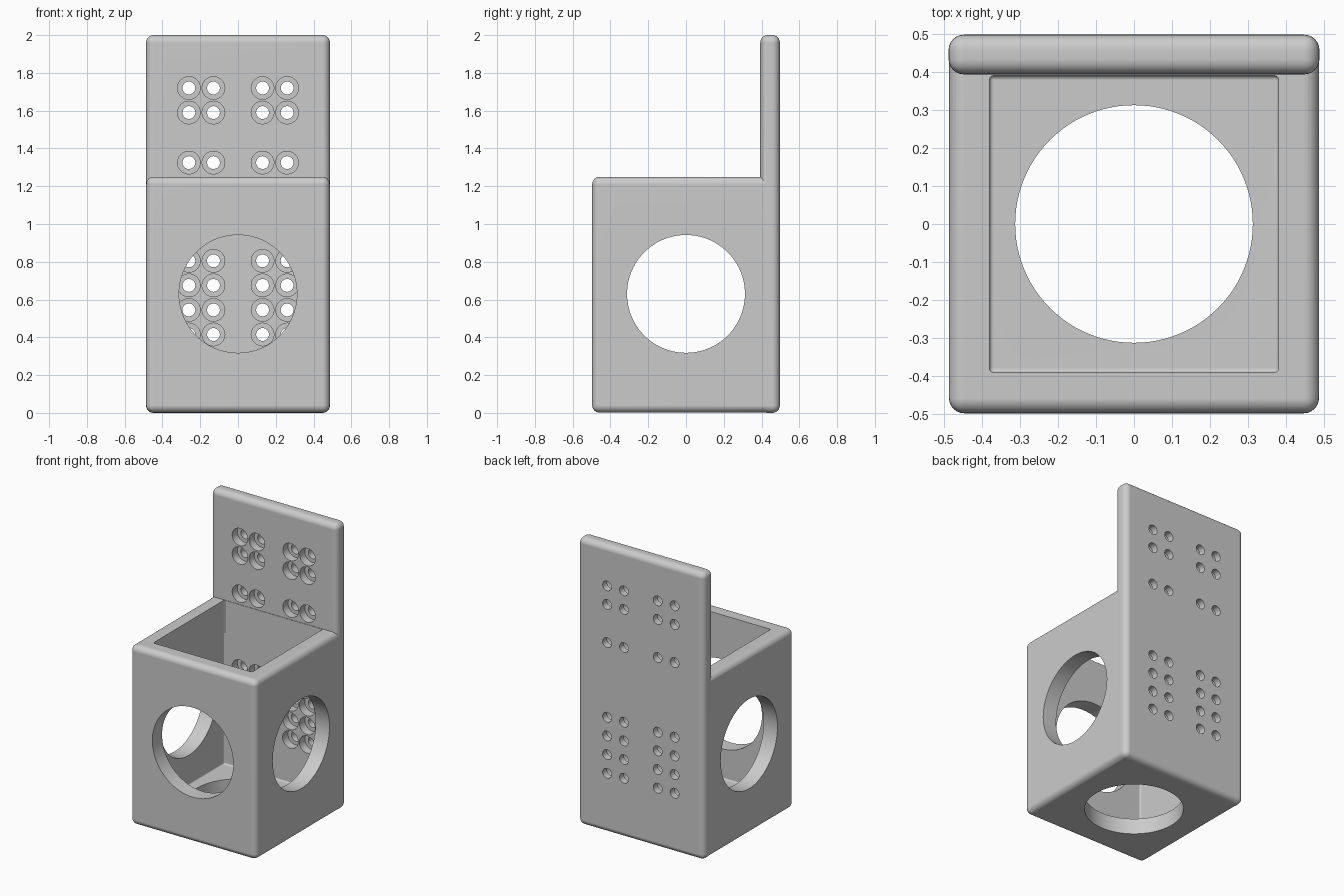
import bpy, bmesh, math
from mathutils import Matrix, Vector

if "Cube" in bpy.data.objects:
    bpy.data.objects.remove(bpy.data.objects["Cube"], do_unlink=True)

grey = bpy.data.materials.new("light grey")
grey.use_nodes = True
colour = (0.6, 0.6, 0.6, 1)
grey.diffuse_color = colour
grey.node_tree.nodes["Principled BSDF"].inputs["Base Color"].default_value = colour


def make_object(name, bm):
    mesh = bpy.data.meshes.new(name)
    bmesh.ops.recalc_face_normals(bm, faces=bm.faces)
    bm.to_mesh(mesh)
    bm.free()
    mesh.materials.append(grey)
    obj = bpy.data.objects.new(name, mesh)
    bpy.context.collection.objects.link(obj)
    return obj


def rounded_box(name, low, high, radius, segments):
    low, high = Vector(low), Vector(high)
    bm = bmesh.new()
    size = high - low
    bmesh.ops.create_cube(bm, size=1, matrix=Matrix.Translation((low + high) / 2)
                          @ Matrix.Diagonal((*size, 1)))
    bmesh.ops.bevel(bm, geom=bm.edges[:], offset=radius, segments=segments,
                    profile=0.5, affect='EDGES')
    return make_object(name, bm)


def cylinders(name, spans, radius, sides):
    """One mesh holding a cylinder for every (start, end) pair."""
    bm = bmesh.new()
    for start, end in spans:
        start, end = Vector(start), Vector(end)
        axis = end - start
        turn = axis.to_track_quat('Z', 'Y').to_matrix().to_4x4()
        bmesh.ops.create_cone(bm, cap_ends=True, segments=sides, radius1=radius,
                              radius2=radius, depth=axis.length,
                              matrix=Matrix.Translation((start + end) / 2) @ turn)
    return make_object(name, bm)


def combine(target, tool, operation):
    mod = target.modifiers.new(operation.lower(), 'BOOLEAN')
    mod.operation = operation
    mod.solver = 'EXACT'
    mod.object = tool
    bpy.context.view_layer.objects.active = target
    bpy.ops.object.modifier_apply(modifier=mod.name)
    bpy.data.objects.remove(tool, do_unlink=True)


# Rounded box joined to the tall back plate
half_w, half_d, rim, inset = 0.487, 0.497, 1.25, 0.001
holder = rounded_box("box_with_back_plate", (-half_w, 0.393, 0),
                     (half_w, half_d, 2), 0.04, 6)
box = rounded_box("box", (inset - half_w, -half_d, inset),
                  (half_w - inset, half_d - inset, rim), 0.04, 6)
combine(holder, box, 'UNION')

# Open cavity
cavity = rounded_box("cavity", (-0.38, -0.39, 0.11), (0.38, 0.39, 1.4), 0.012, 3)
combine(holder, cavity, 'DIFFERENCE')

# Large round windows in both sides, the front and the floor
mid = 0.63
for start, end in (((-0.7, 0, mid), (0.7, 0, mid)),
                   ((0, -0.7, mid), (0, 0, mid)),
                   ((0, 0, -0.2), (0, 0, 0.4))):
    combine(holder, cylinders("window", [(start, end)], 0.312, 96), 'DIFFERENCE')

# Counterbored screw holes in the back plate
spots = [(x, z) for x in (-0.26, -0.13, 0.13, 0.26)
         for z in (0.415, 0.545, 0.675, 0.805, 1.325, 1.59, 1.72)]
for name, front, back, radius in (("counterbores", 0.3, 0.45, 0.06),
                                  ("screw_holes", 0.2, 0.6, 0.034)):
    spans = [((x, front, z), (x, back, z)) for x, z in spots]
    combine(holder, cylinders(name, spans, radius, 32), 'DIFFERENCE')

# Smooth rounded edges, flat walls
bpy.ops.object.select_all(action='DESELECT')
holder.select_set(True)
bpy.context.view_layer.objects.active = holder
bpy.ops.object.shade_smooth_by_angle(angle=math.radians(30))
normals = holder.modifiers.new("flat_walls", 'WEIGHTED_NORMAL')
normals.keep_sharp = True
